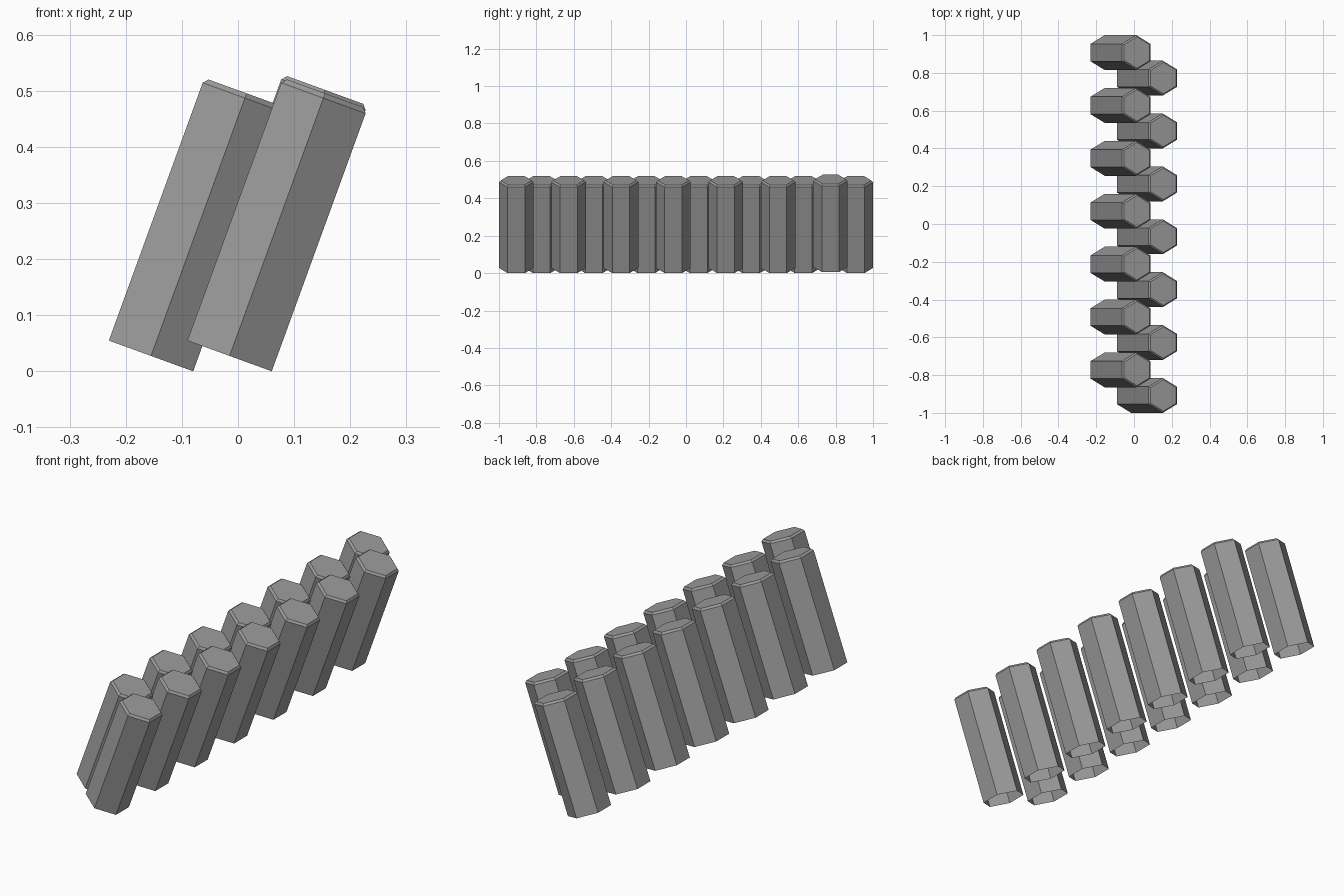
import bpy, bmesh, math
from mathutils import Matrix

if "Cube" in bpy.data.objects:
    bpy.data.objects.remove(bpy.data.objects["Cube"])

TILT = math.radians(20)      # lean toward +x
RADIUS = 0.0924              # corner radius of the hexagon
LENGTH = 0.498
CHAMFER = 0.009
PITCH = 0.28

stone = bpy.data.materials.new("grey stone")
stone.diffuse_color = (0.33, 0.33, 0.33, 1)
stone.use_nodes = True
stone.node_tree.nodes["Principled BSDF"].inputs["Base Color"].default_value = stone.diffuse_color


def ring(bm, radius, z):
    """Hexagon with corners toward +y and -y."""
    angles = [math.radians(30 + 60 * i) for i in range(6)]
    return [bm.verts.new((radius * math.cos(a), radius * math.sin(a), z)) for a in angles]


# Leaning hexagonal column: open underneath, chamfered cap on top
mesh = bpy.data.meshes.new("hex_column")
bm = bmesh.new()
rings = [ring(bm, RADIUS, 0),
         ring(bm, RADIUS, LENGTH - CHAMFER),
         ring(bm, RADIUS - CHAMFER, LENGTH)]
for low, high in zip(rings, rings[1:]):
    for i in range(6):
        j = (i + 1) % 6
        bm.faces.new((low[i], low[j], high[j], high[i]))
bm.faces.new(rings[-1])
bm.transform(Matrix.Rotation(TILT, 4, 'Y'))
bm.to_mesh(mesh)
bm.free()
mesh.materials.append(stone)


def column(name, x, y, z):
    ob = bpy.data.objects.new(name, mesh)
    ob.location = (x, y, z)
    bpy.context.collection.objects.link(ob)


# Two staggered rows
base_z = RADIUS * math.cos(math.radians(30)) * math.sin(TILT)
first_y = -1 + RADIUS
for i in range(7):
    lift = 0.006 if i == 6 else 0    # last right column sits slightly proud
    column(f"right_column_{i + 1}", -0.015, first_y + PITCH * i, base_z + lift)
    column(f"left_column_{i + 1}", -0.155, -first_y - PITCH * i, base_z)
